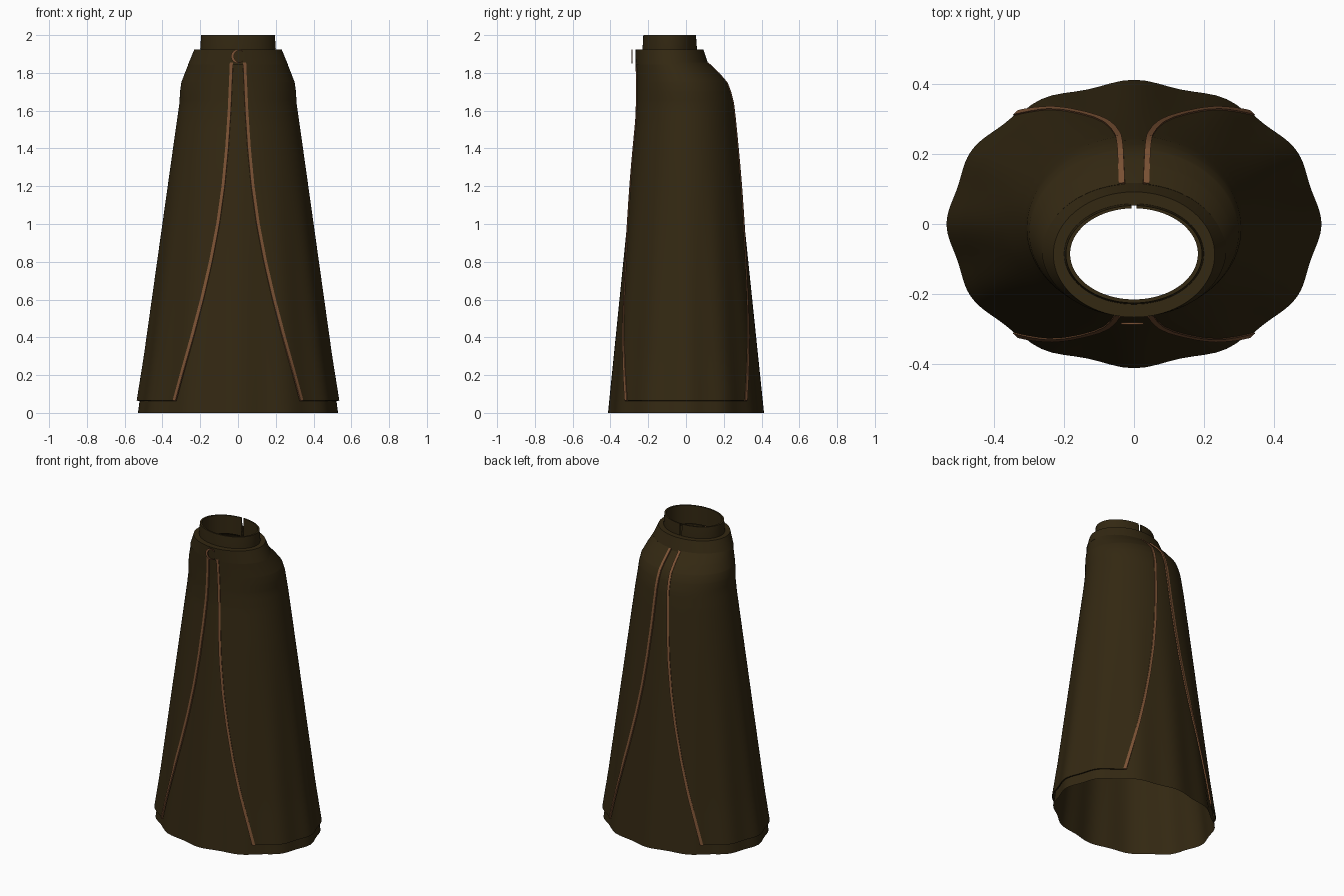
import bpy
from math import pi, sin, cos, acos

if "Cube" in bpy.data.objects:
    bpy.data.objects.remove(bpy.data.objects["Cube"], do_unlink=True)


def material(name, rgb):
    m = bpy.data.materials.new(name)
    m.use_nodes = True
    m.diffuse_color = (*rgb, 1)
    m.node_tree.nodes["Principled BSDF"].inputs["Base Color"].default_value = (*rgb, 1)
    return m


CLOTH = material("dark brown cloth", (0.033, 0.021, 0.006))
TRIM = material("copper trim", (0.2, 0.085, 0.035))

# Robe profile: height, half width, front y, back y
ROBE = [(0, .53, -.413, .413), (1.55, .312, -.256, .252), (1.64, .299, -.252, .241),
        (1.70, .296, -.251, .226), (1.75, .289, -.251, .206), (1.80, .27, -.252, .163),
        (1.85, .25, -.253, .11)]
# Distance of the overlay edges from the middle, by height
EDGE = [(.065, .333), (.2, .295), (.4, .238), (.6, .187), (.8, .142), (1, .104),
        (1.2, .076), (1.4, .057), (1.6, .044), (1.855, .033)]


def lerp_table(table, z):
    for a, b in zip(table, table[1:]):
        if z <= b[0]:
            break
    f = (z - a[0]) / (b[0] - a[0])
    return [p + (q - p) * f for p, q in zip(a[1:], b[1:])]


def robe_point(z, t, out=0.0):
    """Point on the robe, with folds that deepen towards the hem."""
    rx, front, back = lerp_table(ROBE, z)
    fold = .009 * max(0, 1 - z / 1.3) * (cos(12 * t) - 1) * .8
    return ((rx + out + fold) * cos(t),
            (front + back) / 2 + ((back - front) / 2 + out + fold) * sin(t), z)


def finish(name, verts, faces, mat, thick=0):
    mesh = bpy.data.meshes.new(name)
    mesh.from_pydata(verts, [], faces)
    mesh.materials.append(mat)
    ob = bpy.data.objects.new(name, mesh)
    bpy.context.collection.objects.link(ob)
    bpy.ops.object.select_all(action='DESELECT')
    ob.select_set(True)
    bpy.context.view_layer.objects.active = ob
    if thick:
        mod = ob.modifiers.new("thickness", 'SOLIDIFY')
        mod.thickness = thick
        mod.offset = -1
        bpy.ops.object.modifier_apply(modifier=mod.name)
    bpy.ops.object.shade_smooth_by_angle(angle=pi / 5)
    return ob


def sheet(name, rows, mat, thick=0, closed=False):
    """Quad sheet over rows of points."""
    n = len(rows[0])
    verts = [p for row in rows for p in row]
    faces = [(r * n + c, r * n + (c + 1) % n, (r + 1) * n + (c + 1) % n, (r + 1) * n + c)
             for r in range(len(rows) - 1) for c in range(n if closed else n - 1)]
    return finish(name, verts, faces, mat, thick)


def heights(low, high, count):
    steps = [low + (high - low) * i / count for i in range(count + 1)]
    return sorted(set(steps + [row[0] for row in ROBE if low < row[0] < high]))


def span(a, b, count):
    return [a + (b - a) * i / count for i in range(count + 1)]


def ring(z, rx, front, back, angles):
    return [(rx * cos(t), (front + back) / 2 + (back - front) / 2 * sin(t), z) for t in angles]


def edge_angle(z, shift=0.0):
    return acos((lerp_table(EDGE, z)[0] + shift) / lerp_table(ROBE, z)[0])


circle = span(0, 2 * pi, 96)[:-1]

# Under robe, open at the hem
sheet("under_robe", [[robe_point(z, t) for t in circle] for z in heights(0, 1.85, 24)],
      CLOTH, closed=True)

# Side overlays and their edge trims
levels = heights(.065, 1.855, 36)
for side, turn in (("left", 0), ("right", pi)):
    rows = []
    for z in levels:
        te = edge_angle(z)
        flare = .011 + .006 * max(0, 1 - z / .3)
        rows.append([robe_point(z, turn + t, flare) for t in span(-te, te, 56)])
    sheet(side + "_overlay", rows, CLOTH, .007)
    for end, sign in (("front", -1), ("back", 1)):
        if turn:
            end = "back" if end == "front" else "front"
        rows = []
        for z in levels:
            ts = sorted(sign * edge_angle(z, s) for s in (-.008, .008))
            flare = .015 + .006 * max(0, 1 - z / .3)
            rows.append([robe_point(z, turn + t, flare) for t in ts])
        sheet(f"{side}_{end}_trim", rows, TRIM, .009)

# Shoulder band around the neck opening
band = [(1.85, .24, -.245, .1), (1.845, .264, -.266, .118), (1.925, .231, -.267, .092),
        (1.925, .19, -.225, .053)]
sheet("collar_band", [ring(*b, circle) for b in band], CLOTH, closed=True)

# Standing neck with a narrow slit at the back
slit = span(pi / 2 + .04, pi * 2.5 - .04, 80)
neck = [(1.9, .198, -.23, .057), (1.93, .2, -.23, .058), (2, .195, -.226, .053),
        (2, .183, -.216, .045), (1.88, .183, -.216, .045)]
sheet("neck", [ring(*n, slit) for n in neck], CLOTH)

# Crescent clasp at the throat
arc = span(.75, 2 * pi - .75, 24)
outer = [(.037 * cos(t), -.288, 1.888 + .037 * sin(t)) for t in arc]
inner = [(.006 + .027 * cos(t), -.288, 1.888 + .031 * sin(t)) for t in arc]
sheet("crescent_clasp", [outer, inner], TRIM, .006)
